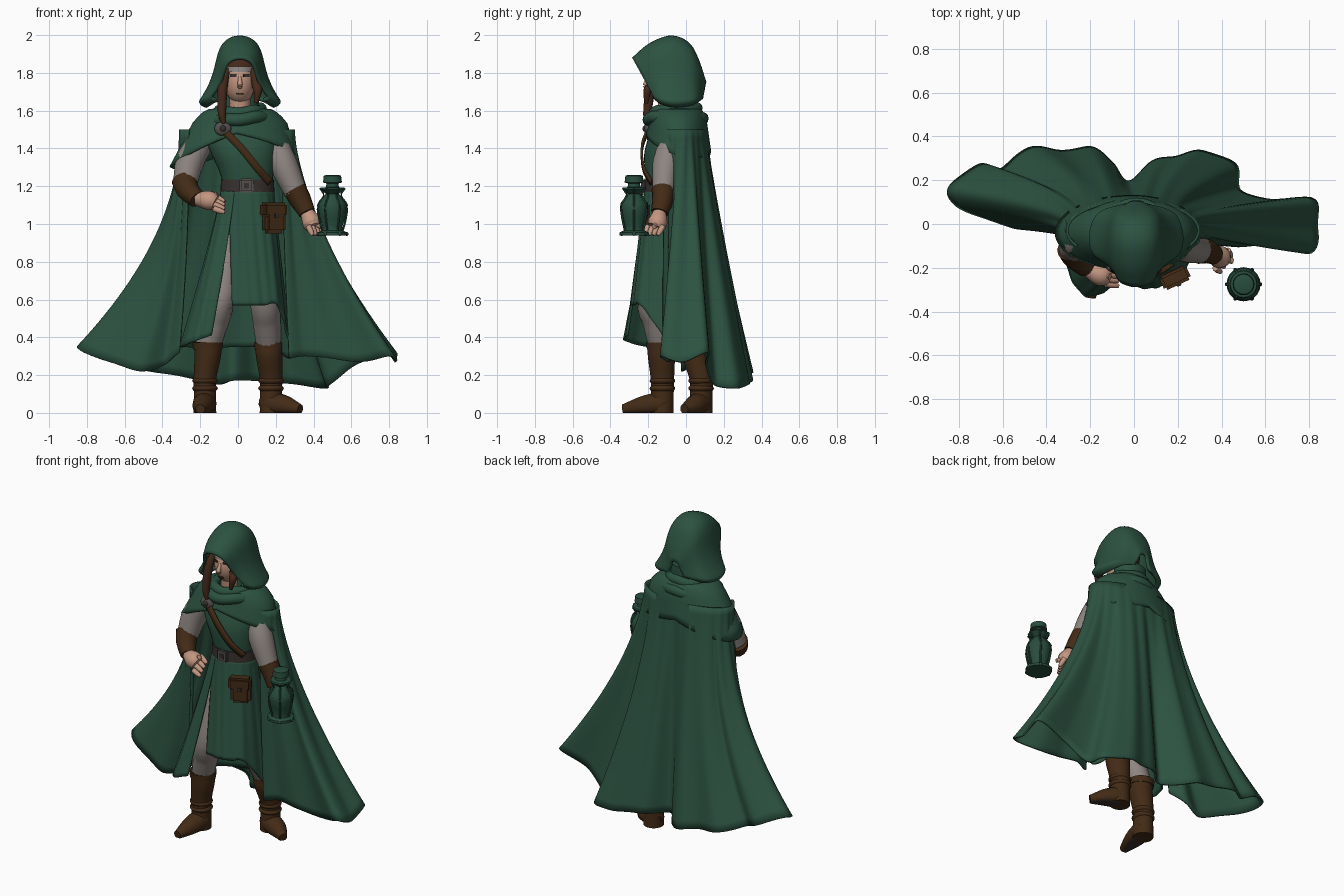
import bpy, bmesh, math
from mathutils import Vector

if "Cube" in bpy.data.objects:
    bpy.data.objects.remove(bpy.data.objects["Cube"])


def material(name, r, g, b):
    m = bpy.data.materials.new(name)
    m.use_nodes = True
    m.diffuse_color = (r, g, b, 1)
    bsdf = m.node_tree.nodes["Principled BSDF"]
    bsdf.inputs["Base Color"].default_value = (r, g, b, 1)
    bsdf.inputs["Roughness"].default_value = 0.9
    return m


GREEN = material("cloak green", 0.025, 0.085, 0.053)
DARK_GREEN = material("lantern green", 0.021, 0.074, 0.047)
BROWN = material("leather brown", 0.056, 0.024, 0.008)
GREY = material("linen grey", 0.27, 0.235, 0.22)
SKIN = material("skin", 0.55, 0.31, 0.22)
BELT = material("belt dark", 0.04, 0.03, 0.027)
HAIR = material("hair brown", 0.058, 0.022, 0.010)
METAL = material("clasp metal", 0.09, 0.08, 0.08)


def spline(pts, n):
    """Evenly sample a smooth curve through points of any dimension."""
    pts = [Vector(p) for p in pts]
    out = []
    for i in range(n + 1):
        u = i / n * (len(pts) - 1)
        k = min(int(u), len(pts) - 2)
        t = u - k
        b, c = pts[k], pts[k + 1]
        a = pts[k - 1] if k else b * 2 - c
        d = pts[k + 2] if k + 2 < len(pts) else c * 2 - b
        out.append(b + (c - a) * (t / 2) + (a - b * 2.5 + c * 2 - d / 2) * t ** 2
                   + (b * 3 - a - c * 3 + d) * (t ** 3 / 2))
    return out


def loft(name, rows, mat, closed=True, caps=True, thick=0, sharp=50):
    """Skin a list of equal point rows."""
    bm = bmesh.new()
    grid = [[bm.verts.new(p) for p in row] for row in rows]
    n = len(grid[0])
    for a, b in zip(grid, grid[1:]):
        for i in range(n if closed else n - 1):
            j = (i + 1) % n
            bm.faces.new((a[i], a[j], b[j], b[i]))
    if closed and caps:
        bm.faces.new(grid[0])
        bm.faces.new(grid[-1])
    bmesh.ops.recalc_face_normals(bm, faces=bm.faces)
    me = bpy.data.meshes.new(name)
    bm.to_mesh(me)
    bm.free()
    me.materials.append(mat)
    me.shade_smooth()
    me.set_sharp_from_angle(angle=math.radians(sharp))
    ob = bpy.data.objects.new(name, me)
    bpy.context.collection.objects.link(ob)
    if thick:
        mod = ob.modifiers.new("thickness", "SOLIDIFY")
        mod.thickness, mod.offset = thick, 0
    return ob


def ellipse(x, y, z, rx, ry, n=32, start=0, sweep=360):
    steps = n if sweep == 360 else n + 1
    angles = [math.radians(start + sweep * i / n) for i in range(steps)]
    return [Vector((x + rx * math.cos(a), y + ry * math.sin(a), z)) for a in angles]


def body(name, stations, mat, n=32, steps=24, smooth=True):
    """Stack of ellipses: x, y, z, rx, ry."""
    st = spline(stations, steps) if smooth else stations
    return loft(name, [ellipse(*s, n=n) for s in st], mat)


def tube(name, pts, mat, n=14, steps=16):
    """Sweep along x, y, z, radius; kept above the ground."""
    path = spline(pts, steps)
    rows = []
    for i, p in enumerate(path):
        d = (path[min(i + 1, steps)] - path[max(i - 1, 0)]).to_3d()
        q = d.to_track_quat("Z", "Y")
        row = [p.to_3d() + q @ v for v in ellipse(0, 0, 0, p[3], p[3], n=n)]
        rows.append([Vector((v.x, v.y, max(v.z, 0))) for v in row])
    return loft(name, rows, mat)


def ball(name, c, r, mat):
    zs = [math.radians(-88 + 176 * i / 16) for i in range(17)]
    return loft(name, [ellipse(c[0], c[1], c[2] + r[2] * math.sin(a), r[0] * math.cos(a),
                               r[1] * math.cos(a), n=24) for a in zs], mat)


def box(name, c, s, mat, turn=0, bevel=0.008):
    bm = bmesh.new()
    bmesh.ops.create_cube(bm, size=1)
    bmesh.ops.scale(bm, vec=s, verts=bm.verts)
    bmesh.ops.bevel(bm, geom=bm.edges, offset=bevel, segments=2, affect="EDGES")
    me = bpy.data.meshes.new(name)
    bm.to_mesh(me)
    bm.free()
    me.materials.append(mat)
    ob = bpy.data.objects.new(name, me)
    ob.location, ob.rotation_euler.z = c, math.radians(turn)
    bpy.context.collection.objects.link(ob)


def drape(name, top, hem, mat, rows=28, px=(1, 1), py=1, ripple=0.0):
    """Hang cloth from a top curve to a hem curve; px and py shape the flare."""
    n = len(top) - 1
    hem = spline(hem, n)
    grid = []
    for r in range(rows + 1):
        t = r / rows
        row = []
        for i, (a, b) in enumerate(zip(top, hem)):
            fold = ripple * math.sin(i / n * 110) * t ** 0.5 * (1 - 0.5 * t)
            out = Vector((a.x, a.y + 0.04, 0)).normalized() * fold
            p = a.lerp(b, t)
            p.x = a.x + (b.x - a.x) * t ** (px[0] + (px[1] - px[0]) * i / n)
            p.y = a.y + (b.y - a.y) * t ** py
            row.append(p + out)
        grid.append(row)
    return loft(name, grid, mat, closed=False, thick=0.012, sharp=80)


# Cloak, from the right front edge around the back to the left front edge
drape("cloak", ellipse(-0.005, -0.03, 1.5, 0.3, 0.135, n=180, start=212, sweep=-250),
      [(-.31, -.05, .32), (-.4, .01, .25), (-.52, -.02, .22), (-.68, .03, .27), (-.82, .09, .32),
       (-.835, .18, .35), (-.7, .27, .3), (-.61, .25, .26), (-.47, .35, .22), (-.33, .33, .2),
       (-.2, .35, .17), (-.1, .28, .15), (-.03, .19, .17), (.08, .28, .17), (.2, .31, .16),
       (.32, .33, .15), (.46, .27, .13), (.49, .15, .15), (.62, .11, .25), (.82, .11, .32),
       (.835, -.02, .27), (.81, -.13, .3), (.65, -.09, .27), (.48, -.1, .29), (.36, -.09, .3),
       (.27, -.12, .29)], GREEN, px=(2.1, 1.45), py=1.1, ripple=0.008)

# Shoulder mantle with an uneven lower edge, and the neck cowl
edge = []
for p in ellipse(-0.01, -0.04, 1.43, 0.31, 0.165, n=64):
    c, s = (p.x + 0.01) / 0.31, (p.y + 0.04) / 0.165
    drop = 0.13 * max(-c, 0) + 0.07 * max(c, 0) + 0.04 * max(s, 0) - 0.05 * max(-s, 0)
    edge.append(p + Vector((min(c, 0) * 0.035, 0, -drop)))
shoulder = ellipse(0.01, -0.04, 1.53, 0.245, 0.145, n=64)
collar = ellipse(0.01, -0.05, 1.6, 0.11, 0.11, n=64)
mantle = [[a.lerp(b, t) + Vector((0, 0, 0.03 * math.sin(math.pi * t)))
           for a, b in zip(collar, shoulder)] for t in (0, .2, .4, .6, .8, 1)]
mantle += [[a.lerp(b, t) for a, b in zip(shoulder, edge)] for t in (.25, .5, .75, 1)]
loft("shoulder_mantle", mantle, GREEN, caps=False, thick=0.015, sharp=80)
for k, (z, r, w) in enumerate([(1.60, .115, .028), (1.555, .145, .03)]):
    rows = []
    for j in range(41):
        a = 2 * math.pi * j / 40
        d = Vector((math.cos(a), math.sin(a), 0))
        c = Vector((0.01, -0.055, z + 0.012 * math.sin(a + 0.6 + k) + 0.004 * math.sin(5 * a))) + d * r
        rows.append([c + d * w * math.cos(b) + Vector((0, 0, w * 1.1 * math.sin(b)))
                     for b in [2 * math.pi * i / 12 for i in range(12)]])
    loft("neck_cowl_fold", rows, GREEN, caps=False)

# Hood: arches from the opening to the back (top y, z; bottom y, z; half width), hems curled under
hood = []
for ty, tz, by, bz, w in spline([(-.28, 1.875, -.17, 1.68, .145), (-.19, 1.95, -.13, 1.665, .19),
                                 (-.08, 1.99, -.06, 1.655, .205), (.01, 1.955, .02, 1.66, .185),
                                 (.06, 1.87, .06, 1.67, .14), (.1, 1.75, .085, 1.675, .05)], 24):
    row = []
    for i in range(49):
        a = -0.7 + (math.pi + 1.4) * i / 48
        v = math.sin(a) * (1 if 0 < a < math.pi else 0.15)
        row.append(Vector((0.01 + w * math.cos(a) * (1 - 1.1 * v * (1 - v)),
                           by + (ty - by) * v, bz + (tz - bz) * v)))
    hood.append(row)
loft("hood", hood, GREEN, closed=False, thick=0.016, sharp=80)
body("hood_collar", [(.01, -.03, 1.57, .1, .09), (.01, -.025, 1.7, .1, .085)], GREEN, smooth=False)

# Head and face
ball("head", (.01, -.105, 1.755), (.082, .098, .12), SKIN)
tube("neck", [(.01, -.08, 1.52, .06), (.01, -.1, 1.7, .055)], SKIN)
tube("nose", [(.01, -.195, 1.78, .008), (.01, -.215, 1.735, .014), (.01, -.2, 1.722, .008)], SKIN)
box("mouth", (.01, -.192, 1.69), (.04, .008, .009), HAIR, bevel=.002)
ball("hair_cap", (.01, -.085, 1.80), (.095, .1, .1), HAIR)
body("brow_band", [(.01, -.1, 1.805, .086, .1), (.01, -.1, 1.835, .082, .094)], GREY, smooth=False)
for s in (-1, 1):
    box("eye", (.01 + s * .034, -.19, 1.785), (.036, .009, .016), BELT, turn=s * 20, bevel=.002)
    low = 1.53 if s < 0 else 1.64
    tube("side_braid", [(.01 + s * .07, -.15, 1.82, .02), (.01 + s * .09, -.185, 1.73, .026),
                        (.01 + s * .095, -.205, low + .06, .022), (.01 + s * .085, -.21, low, .01)], HAIR)

# Tunic bodice, belt, chest strap and clasp
body("tunic_body", [(.02, -.07, 1.56, .11, .08), (.02, -.08, 1.48, .2, .11), (.03, -.1, 1.38, .175, .12),
                    (.045, -.105, 1.28, .145, .113), (.05, -.105, 1.2, .132, .105),
                    (.05, -.1, 1.1, .15, .11)], GREEN)
body("belt", [(.05, -.105, 1.17, .143, .116), (.05, -.105, 1.235, .14, .114)], BELT, smooth=False)
box("belt_buckle", (.045, -.222, 1.203), (.075, .02, .075), METAL)
box("buckle_centre", (.045, -.23, 1.203), (.045, .014, .045), BELT)
strap = spline([(-.08, -.2, 1.5), (.01, -.232, 1.41), (.1, -.226, 1.3), (.17, -.185, 1.22)], 20)
drape("chest_strap", [p + Vector((.014, 0, .014)) for p in strap],
      [p - Vector((.014, 0, .014)) for p in strap], BROWN, rows=2)
ball("cloak_clasp", (-.08, -.2, 1.505), (.045, .022, .038), METAL)
ball("clasp_stone", (-.08, -.22, 1.505), (.016, .01, .016), BELT)

# Split tunic skirt: long around the sides, short front panel, edges overlapping at the waist
drape("tunic_skirt", ellipse(.05, -.105, 1.18, .135, .108, n=110, start=240, sweep=-375),
      [(-.14, -.31, .41), (-.23, -.32, .38), (-.3, -.2, .35), (-.28, -.08, .35), (-.18, .02, .34),
       (0, .08, .35), (.18, .06, .34), (.28, -.04, .29), (.26, -.13, .42), (.21, -.24, .57),
       (.14, -.275, .57), (.06, -.29, .57), (-.03, -.275, .57)], GREEN, px=(1.15, 1.1), ripple=.005)

# Belt pouch
box("pouch", (.19, -.24, 1.025), (.12, .065, .15), BROWN, turn=25, bevel=.018)
box("pouch_flap", (.188, -.246, 1.075), (.135, .07, .075), BROWN, turn=25, bevel=.012)
box("pouch_button", (.205, -.278, 1.045), (.022, .012, .026), BELT, turn=25, bevel=.003)

# Legs and boots: hip, knee, calf, ankle, heel, toe
for side, hip, knee, calf, ankle, heel, toe in [
        ("right", (-.04, -.1), (-.09, -.18), (-.16, -.13), (-.175, -.125), (-.17, -.095), (-.2, -.335)),
        ("left", (.12, -.08), (.14, -.07), (.165, .05), (.175, .08), (.16, .105), (.33, -.01))]:
    tube(side + "_trouser", [(*hip, .98, .085), (*knee, .62, .08), (*[(a + b) / 2 for a, b in zip(knee, calf)],
         .48, .075), (*calf, .35, .068)], GREY)
    body(side + "_boot_shaft", [(*calf, .375, .074, .074), (*calf, .3, .07, .072), (*ankle, .18, .06, .062),
                                (*ankle, .1, .058, .06), (*ankle, 0, .06, .06)], BROWN)
    body(side + "_boot_cuff", [(*calf, .335, .077, .077), (*calf, .372, .081, .081)], BROWN, smooth=False)
    for z in (.13, .17):
        body(side + "_boot_crease", [(*ankle, z + dz, r, r) for dz, r in [(-.018, .055), (0, .068), (.018, .055)]],
             BROWN, steps=6)
    mid = [a * .45 + b * .55 for a, b in zip(heel, toe)]
    foot = tube(side + "_boot_foot", [(*heel, .04, .05), (*ankle, .05, .062), (*mid, .035, .055),
                                      (*toe, .02, .025)], BROWN)
    foot.data.materials.append(BELT)
    for f in foot.data.polygons:
        f.material_index = int(f.normal.z < -.8 and f.center.z < .01)

# Arms: sleeve, bracer, hand with fingers
for side, sleeve, cuff, palm, tips, thumb in [
        ("right", [(-.18, -.06, 1.47, .07), (-.25, -.08, 1.34, .076), (-.28, -.11, 1.22, .066)],
         [(-.285, -.11, 1.235, .068), (-.265, -.15, 1.18, .06), (-.215, -.2, 1.13, .047)],
         (-.155, -.23, 1.125), (-.07, -.25, 1.09), (-.11, -.24, 1.16)),
        ("left", [(.18, -.06, 1.47, .065), (.235, -.1, 1.33, .075), (.305, -.12, 1.17, .06)],
         [(.3, -.12, 1.185, .062), (.335, -.125, 1.12, .056), (.365, -.14, 1.06, .046)],
         (.39, -.15, 1.01), (.42, -.185, .94), (.45, -.17, .985))]:
    tube(side + "_sleeve", sleeve, GREY)
    tube(side + "_bracer", cuff, BROWN)
    wrist, c, e = Vector(cuff[-1][:3]), Vector(palm), Vector(tips)
    tube(side + "_hand", [(*wrist, .036), (*c, .052), (*c.lerp(e, .4), .042)], SKIN, steps=8)
    spread = Vector((0, .024, .022)) if side == "right" else Vector((.018, .026, 0))
    for k in (-1.5, -.5, .5, 1.5):
        a, b = c.lerp(e, .3) + spread * k, e + spread * k * .9
        tube(side + "_finger", [(*a, .016), (*a.lerp(b, .6), .015), (*b, .009)], SKIN, n=8, steps=6)
    tube(side + "_thumb", [(*c, .022), (*thumb, .013)], SKIN, n=8, steps=5)

# Lantern: turned body, ribs and base knobs
LX, LY = .5, -.275
profile = [(.078, .94), (.078, .955), (.055, .965), (.052, .985), (.068, 1.03), (.075, 1.08), (.072, 1.11),
           (.045, 1.145), (.035, 1.16), (.064, 1.185), (.06, 1.192), (.034, 1.195), (.032, 1.215),
           (.05, 1.22), (.046, 1.255), (.03, 1.26)]
body("lantern", [(LX, LY, z, r, r) for r, z in profile], DARK_GREEN, n=20, smooth=False)
for i in range(6):
    a = math.pi * i / 3
    tube("lantern_rib", [(LX + r * math.cos(a), LY + r * math.sin(a), z, .006) for r, z in
                         [(.055, .965), (.071, 1.03), (.077, 1.1), (.045, 1.15), (.066, 1.19)]],
         DARK_GREEN, n=6, steps=12)
    ball("lantern_foot", (LX + .076 * math.cos(a), LY + .076 * math.sin(a), .947), (.009, .009, .01), DARK_GREEN)
